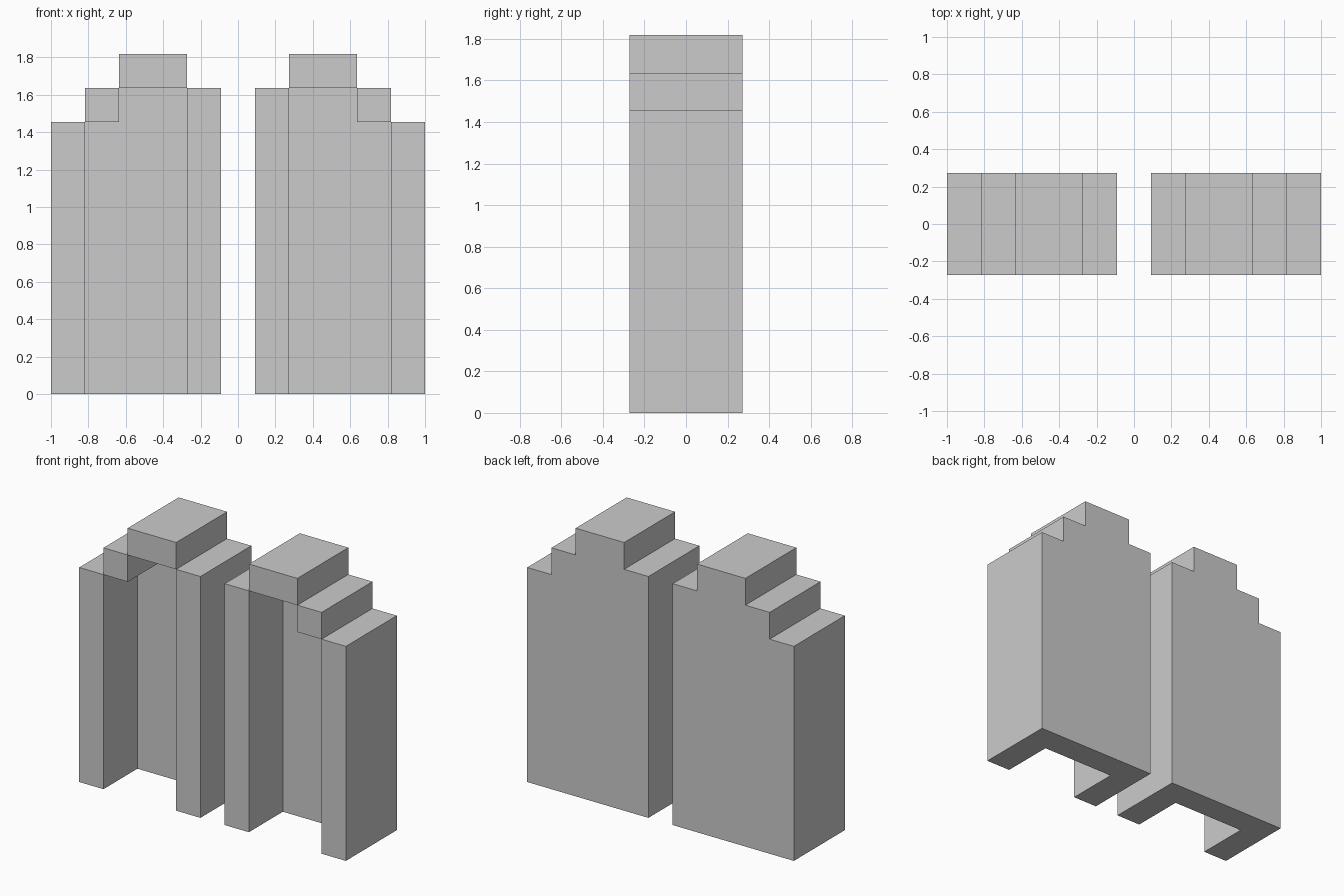
import bpy, bmesh
from mathutils import Vector

if "Cube" in bpy.data.objects:
    bpy.data.objects.remove(bpy.data.objects["Cube"])

U = 2 / 11                               # module: every step is one unit
ORIGIN = Vector((-5.5, -1.5, 0))         # left front bottom corner, in units
TOP = [8, 9, 10, 10, 9]                  # stepped height of each column
ROOF = [0, 8, 9, 9, 0]                   # where the front part starts: posts reach the floor
BACK = 2                                 # last layer in depth is the full back wall

# Posts, back wall and stepped roof as one set of unit cells
solid = {(x, y, z) for x in range(5) for y in range(3) for z in range(TOP[x])
         if y == BACK or z >= ROOF[x]}


def add_side(bm, cell, axis, sign):
    """Outward facing unit quad on one side of a cell."""
    b, c = (axis + 1) % 3, (axis + 2) % 3
    quad = []
    for db, dc in ((0, 0), (1, 0), (1, 1), (0, 1)):
        p = Vector(cell)
        p[axis] += max(sign, 0)
        p[b] += db
        p[c] += dc
        quad.append(bm.verts.new((p + ORIGIN) * U))
    bm.faces.new(quad if sign > 0 else quad[::-1])


# Outer skin of the left block
bm = bmesh.new()
for cell in sorted(solid):
    for axis in range(3):
        for sign in (-1, 1):
            neighbour = list(cell)
            neighbour[axis] += sign
            if tuple(neighbour) not in solid:
                add_side(bm, cell, axis, sign)

# Weld and merge coplanar quads into clean flat faces
bmesh.ops.remove_doubles(bm, verts=bm.verts[:], dist=0.001)
bmesh.ops.dissolve_limit(bm, angle_limit=0.01, verts=bm.verts[:], edges=bm.edges[:])

mesh = bpy.data.meshes.new("stepped_alcove_pair")
bm.to_mesh(mesh)
bm.free()
obj = bpy.data.objects.new("stepped_alcove_pair", mesh)
bpy.context.collection.objects.link(obj)

# Right block is the mirror image
mirror = obj.modifiers.new("mirror", 'MIRROR')
mirror.use_axis = (True, False, False)
mirror.use_mirror_merge = False
